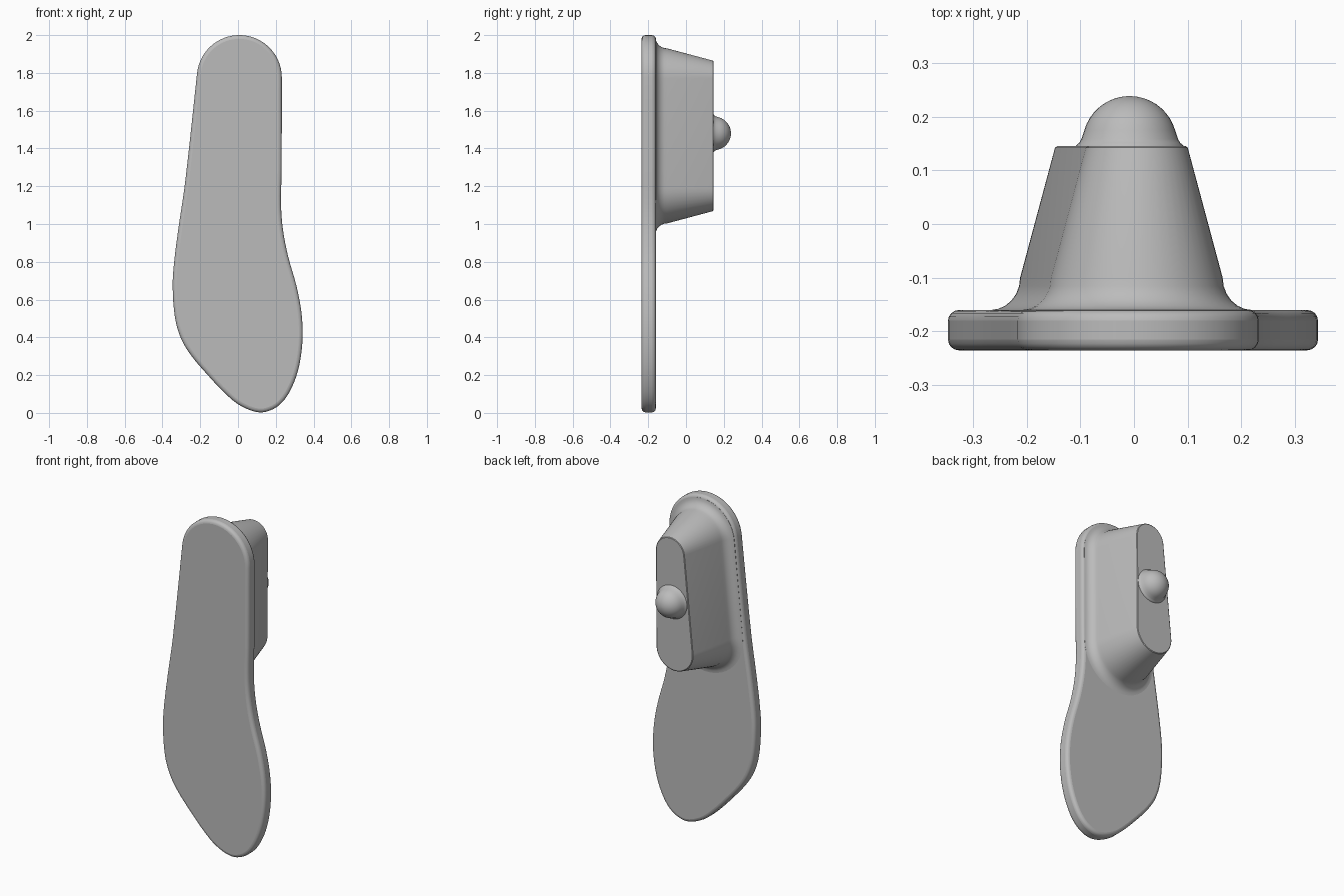
import bpy, bmesh, math
from mathutils import Vector
from mathutils.geometry import interpolate_bezier

cube = bpy.data.objects.get("Cube")
if cube:
    bpy.data.objects.remove(cube)

GREY = (0.5, 0.5, 0.5, 1)
grey = bpy.data.materials.new("plain grey")
grey.use_nodes = True
grey.diffuse_color = GREY
grey.node_tree.nodes["Principled BSDF"].inputs["Base Color"].default_value = GREY


def arc(cx, cz, r, start, end, steps):
    """Points on a circle in the x-z plane, angles in degrees."""
    angles = [math.radians(start + (end - start) * i / steps) for i in range(steps + 1)]
    return [Vector((cx + r * math.cos(a), cz + r * math.sin(a))) for a in angles]


def smooth_path(points, steps=4):
    """Open curve through the points, with handles scaled to each chord."""
    pts = [Vector(p) for p in points]
    last = len(pts) - 1
    tangents = [(pts[min(i + 1, last)] - pts[max(i - 1, 0)]).normalized() for i in range(last + 1)]
    out = []
    for i in range(last):
        h = (pts[i + 1] - pts[i]).length / 3
        seg = interpolate_bezier(pts[i], pts[i] + tangents[i] * h,
                                 pts[i + 1] - tangents[i + 1] * h, pts[i + 1], steps + 1)
        out += [Vector(p[:2]) for p in seg[:-1]]
    return out + [pts[last]]


def loft(name, rings, smooth_angle=35):
    """Skin a stack of (y, outline) rings and close both ends."""
    bm = bmesh.new()
    loops = [[bm.verts.new((p.x, y, p.y)) for p in outline] for y, outline in rings]
    n = len(loops[0])
    for a, b in zip(loops, loops[1:]):
        for i in range(n):
            j = (i + 1) % n
            bm.faces.new((a[i], a[j], b[j], b[i]))
    bm.faces.new(loops[0])
    bm.faces.new(loops[-1])
    bmesh.ops.recalc_face_normals(bm, faces=bm.faces[:])
    mesh = bpy.data.meshes.new(name)
    bm.to_mesh(mesh)
    bm.free()
    mesh.materials.append(grey)
    obj = bpy.data.objects.new(name, mesh)
    bpy.context.collection.objects.link(obj)
    bpy.ops.object.select_all(action="DESELECT")
    obj.select_set(True)
    bpy.context.view_layer.objects.active = obj
    bpy.ops.object.shade_smooth_by_angle(angle=math.radians(smooth_angle))
    return obj


# Sole plate: round heel on top, then the outer side, the toe and the waisted inner side
heel = arc(0.007, 1.775, 0.225, 0, 173, 28)
side = smooth_path([
    heel[-1], (-0.28, 1.22), (-0.315, 0.98), (-0.338, 0.8), (-0.346, 0.67), (-0.333, 0.5),
    (-0.3, 0.39), (-0.245, 0.3), (-0.16, 0.2), (-0.07, 0.105), (0.01, 0.04), (0.11, 0.003),
    (0.19, 0.022), (0.25, 0.075), (0.298, 0.165), (0.328, 0.27), (0.342, 0.4), (0.336, 0.53),
    (0.31, 0.67), (0.265, 0.83), (0.238, 0.97), (0.228, 1.1), (0.231, 1.3), heel[0]])
outline = heel + side[1:-1]
sole = loft("sole_plate", [(-0.235, outline), (-0.16, outline)], 60)
bevel = sole.modifiers.new("rounded_rim", "BEVEL")
bevel.width = 0.02
bevel.segments = 4
bevel.limit_method = "ANGLE"
bevel.angle_limit = math.radians(60)


# Heel block: leaning capsule that widens towards the sole with a hollow fillet
def capsule(grow):
    return (arc(0.005, 1.77, 0.095 + grow, 0, 174, 24)
            + arc(-0.025, 1.19, 0.122 + grow, 174, 360, 24))


fillet = [(-0.16 + 0.06 * (1 - math.sin(a)), 0.065 + 0.055 * (1 - math.cos(a)))
          for a in [math.radians(15 * i) for i in range(7)]]
steps = [(0.145, -0.004), (0.142, 0.0)] + fillet + [(-0.18, 0.115)]
loft("heel_block", [(y, capsule(grow)) for y, grow in steps])

# Ball stud on the back of the block, with a small flared foot
stud = [(0.135, 0.1), (0.146, 0.1), (0.151, 0.094), (0.158, 0.09)]
stud += [(0.15 + 0.088 * math.sin(a), 0.088 * math.cos(a))
         for a in [math.radians(8 * i) for i in range(2, 12)]]
loft("ball_stud", [(y, arc(-0.008, 1.48, r, 0, 350, 35)) for y, r in stud], 60)
